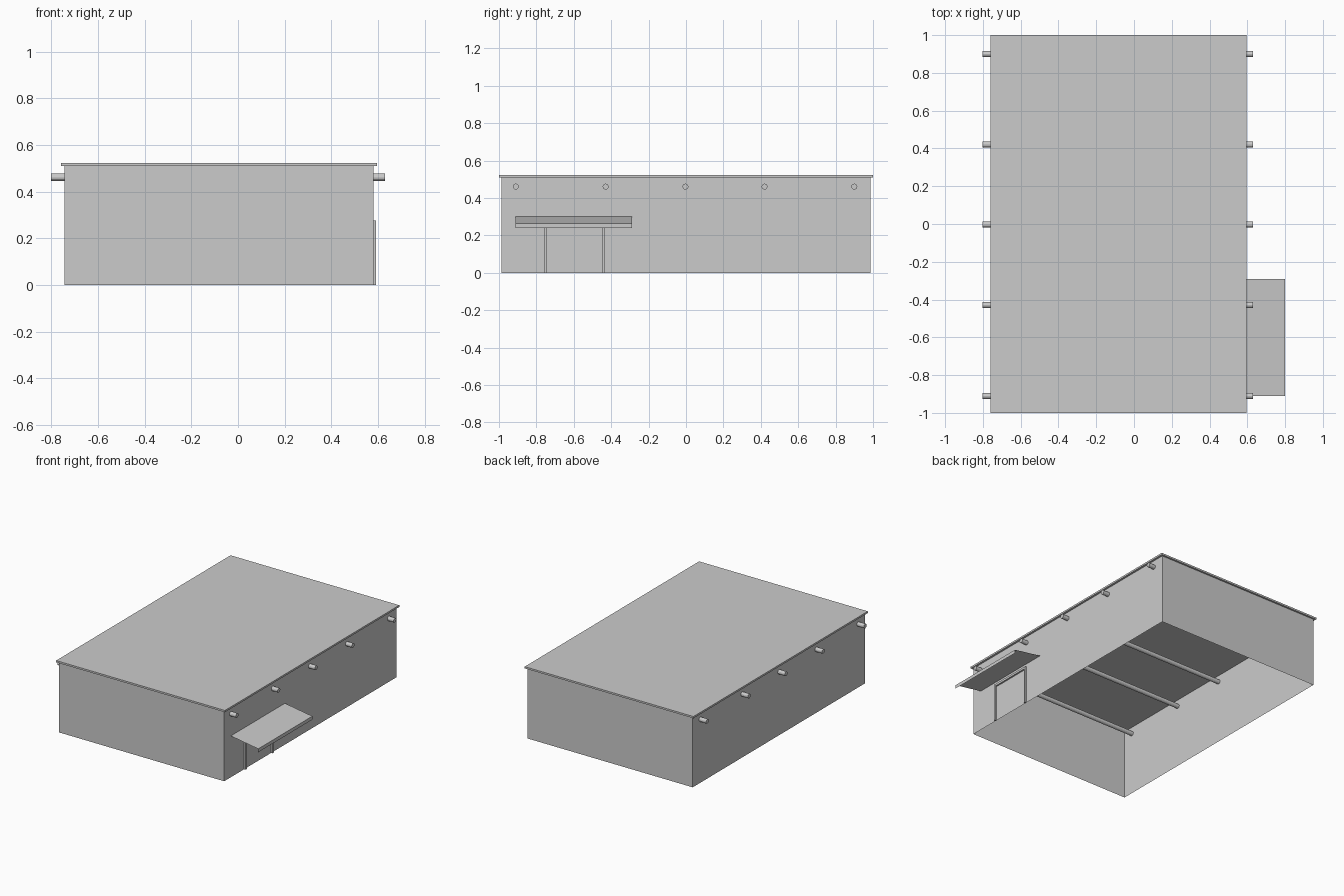
import bpy, bmesh, math

if "Cube" in bpy.data.objects:
    bpy.data.objects.remove(bpy.data.objects["Cube"])


def mesh_object(name, verts, faces):
    me = bpy.data.meshes.new(name)
    me.from_pydata(verts, [], faces)
    ob = bpy.data.objects.new(name, me)
    bpy.context.collection.objects.link(ob)
    return ob


def box(name, x0, x1, y0, y1, z0, z1):
    bpy.ops.mesh.primitive_cube_add(
        size=1, location=((x0 + x1) / 2, (y0 + y1) / 2, (z0 + z1) / 2))
    ob = bpy.context.object
    ob.name = name
    ob.scale = (x1 - x0, y1 - y0, z1 - z0)
    bpy.ops.object.transform_apply(location=False, rotation=False, scale=True)
    return ob


# thin walls, open at the bottom
WX0, WX1, WY, ROOF_Z = -0.745, 0.58, 0.987, 0.51
plan = [(WX0, -WY), (WX1, -WY), (WX1, WY), (WX0, WY)]
mesh_object("walls",
            [(x, y, z) for z in (0, ROOF_Z) for x, y in plan],
            [(i, (i + 1) % 4, (i + 1) % 4 + 4, i + 4) for i in range(4)])

# overhanging flat roof
box("roof", -0.76, 0.595, -1, 1, ROOF_Z, 0.523)

# round roof beams running through the building
for i, y in enumerate((-0.91, -0.43, -0.003, 0.42, 0.90)):
    bpy.ops.mesh.primitive_cylinder_add(
        vertices=12, radius=0.016, depth=1.432,
        location=(-0.086, y, 0.461), rotation=(0, math.pi / 2, 0))
    bpy.context.object.name = f"beam_{i + 1}"

# door frame
box("door_post_front", WX1, 0.592, -0.759, -0.744, 0, 0.262)
box("door_post_back", WX1, 0.592, -0.447, -0.432, 0, 0.262)
box("door_lintel", WX1, 0.592, -0.759, -0.432, 0.262, 0.277)

# sheet canopy: sloping top with a folded-down front lip
profile = [(WX1, 0.30), (0.80, 0.265), (0.80, 0.24)]
mesh_object("canopy",
            [(x, y, z) for y in (-0.911, -0.29) for x, z in profile],
            [(0, 1, 4, 3), (1, 2, 5, 4)])
